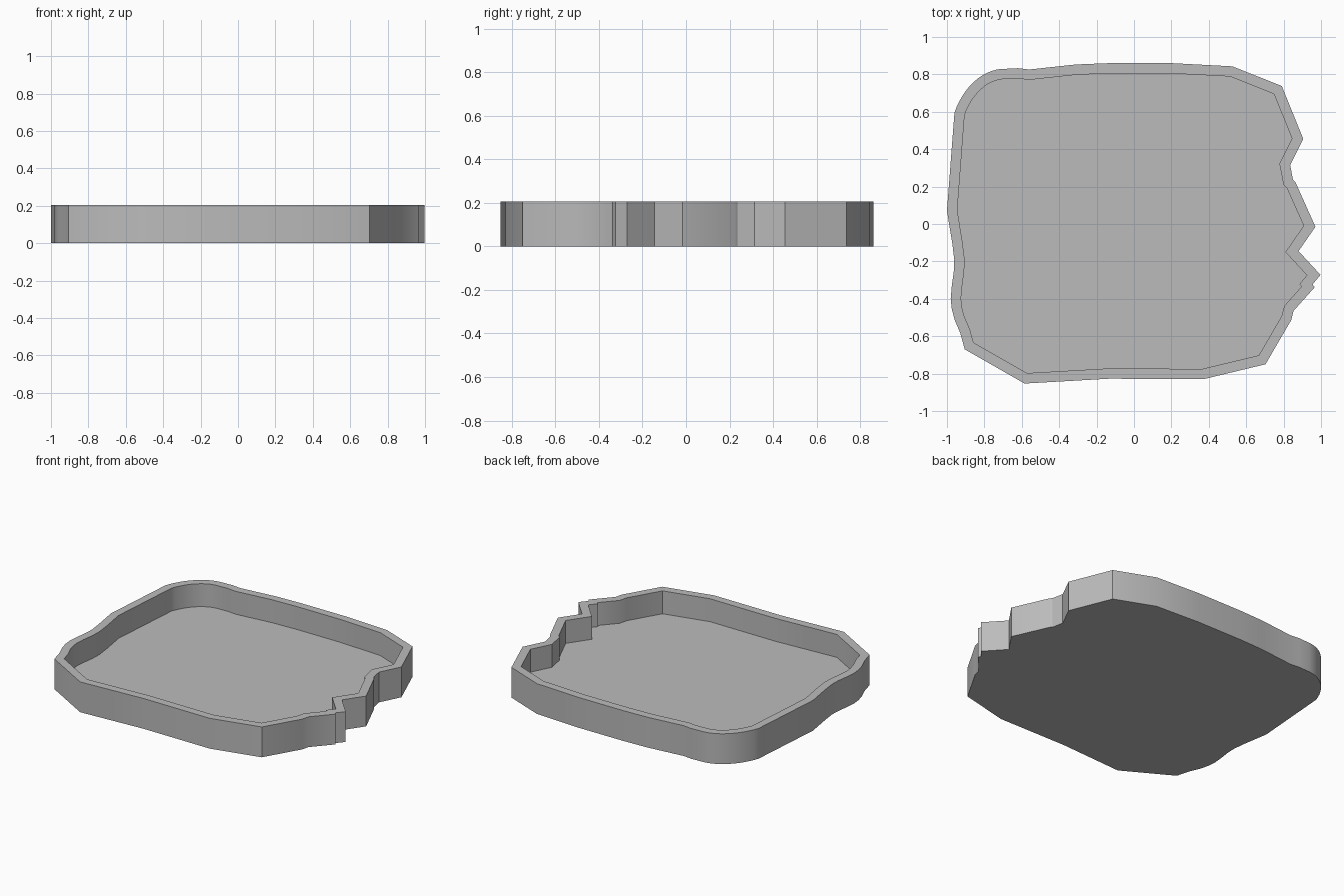
import bpy
import bmesh
import math
from mathutils import Vector
from mathutils.geometry import interpolate_bezier

HEIGHT = 0.205
FLOOR = 0.05
WALL = 0.055

default_cube = bpy.data.objects.get("Cube")
if default_cube:
    bpy.data.objects.remove(default_cube, do_unlink=True)


def flat_material(name, value):
    material = bpy.data.materials.new(name)
    material.use_nodes = True
    colour = (value, value, value, 1)
    material.diffuse_color = colour
    shader = next(n for n in material.node_tree.nodes if n.type == 'BSDF_PRINCIPLED')
    shader.inputs["Base Color"].default_value = colour
    return material


def bend(start, handle_a, handle_b, end, steps):
    """Points along a curved stretch of the outline."""
    corners = [Vector((x, y, 0)) for x, y in (start, handle_a, handle_b, end)]
    return [p.to_2d() for p in interpolate_bezier(*corners, steps)]


def inset_outline(points, distance):
    """Mitred inward offset of a clockwise outline."""
    result = []
    for i, point in enumerate(points):
        before = (point - points[i - 1]).normalized()
        after = (points[(i + 1) % len(points)] - point).normalized()
        normal_a = Vector((before.y, -before.x))
        normal_b = Vector((after.y, -after.x))
        mitre = (normal_a + normal_b) / (1 + normal_a.dot(normal_b))
        result.append(point + mitre * distance)
    return result


# Outline, clockwise: rounded back corner, back edge, jagged side, front, wavy side
rounded_corner = bend((-.96, .595), (-.91, .74), (-.8, .835), (-.68, .83), 14)
back_edge = [(-.62, .833), (-.56, .826), (-.31, .853), (-.13, .86),
             (.2, .86), (.525, .843), (.79, .738)]
jagged_side = [(.905, .455), (.835, .315), (.85, .237), (.863, .224),
               (.97, -.015), (.88, -.145), (.997, -.272), (.955, -.323),
               (.966, -.338), (.853, -.465), (.84, -.515)]
front_edge = [(.703, -.75), (.37, -.83), (-.13, -.827), (-.585, -.853), (-.905, -.67)]
wavy_side = [(-.93, -.58), (-.96, -.51), (-.974, -.455), (-.98, -.4), (-.974, -.33),
             (-.963, -.25), (-.961, -.19), (-.972, -.1), (-1, .07)]

outer = rounded_corner + [Vector(p) for p in back_edge + jagged_side + front_edge + wavy_side]
inner = inset_outline(outer, WALL)

# Tray: base, outer wall, rim, inner wall and recessed floor
bm = bmesh.new()
rings = [[bm.verts.new((p.x, p.y, z)) for p in outline]
         for outline, z in ((outer, 0), (outer, HEIGHT), (inner, HEIGHT), (inner, FLOOR))]
count = len(outer)
for lower, upper in zip(rings, rings[1:]):
    for i in range(count):
        j = (i + 1) % count
        bm.faces.new((lower[i], upper[i], upper[j], lower[j]))
bm.faces.new(rings[0])
bm.faces.new(list(reversed(rings[-1])))
bmesh.ops.recalc_face_normals(bm, faces=bm.faces[:])

mesh = bpy.data.meshes.new("tray")
bm.to_mesh(mesh)
bm.free()
mesh.materials.append(flat_material("light grey", 0.5))
tray = bpy.data.objects.new("tray", mesh)
bpy.context.collection.objects.link(tray)

# Soft bends with crisp corners
bpy.ops.object.select_all(action='DESELECT')
tray.select_set(True)
bpy.context.view_layer.objects.active = tray
bpy.ops.object.shade_smooth_by_angle(angle=math.radians(34))
